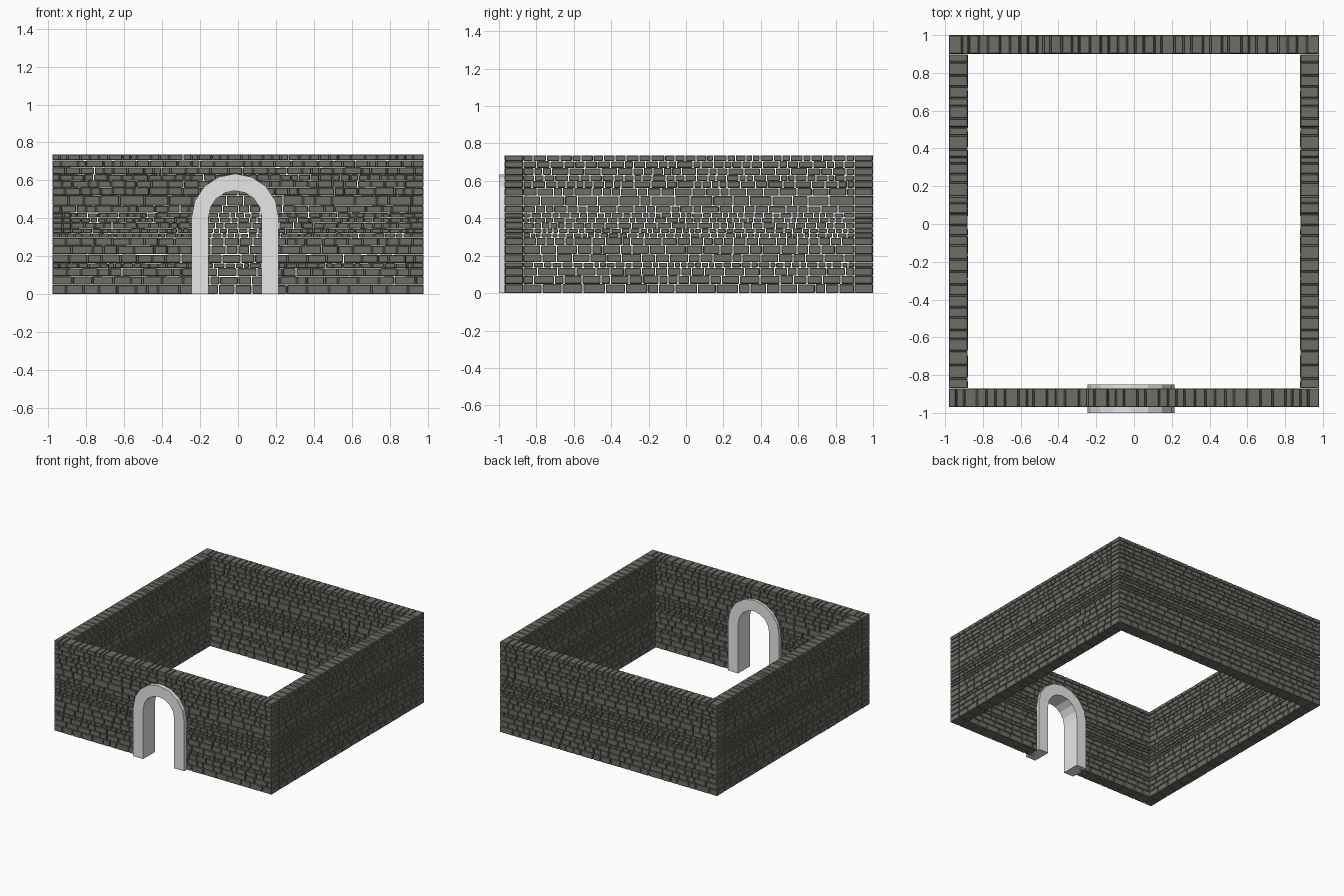
import bpy, bmesh, math, random
from mathutils import Matrix, Vector

if "Cube" in bpy.data.objects:
    bpy.data.objects.remove(bpy.data.objects["Cube"])

def material(name, col):
    m = bpy.data.materials.new(name)
    m.diffuse_color = (*col, 1)
    m.use_nodes = True
    m.node_tree.nodes["Principled BSDF"].inputs["Base Color"].default_value = m.diffuse_color
    return m

STONE = material("dark grey stone", (0.155, 0.157, 0.135))
PALE = material("pale arch stone", (0.8, 0.8, 0.8))

# course heights shared by all four walls
COURSES = [0, .05, .095, .138, .165, .21, .257, .298, .322, .346, .378, .404,
           .43, .468, .521, .563, .6, .632, .67, .707, .737]
GAP = 0.005
ARCH_X, SPRING, R_IN, R_OUT = -0.015, 0.405, 0.14, 0.23

def add_object(name, bm, mat):
    me = bpy.data.meshes.new(name)
    bm.to_mesh(me)
    bm.free()
    me.materials.append(mat)
    ob = bpy.data.objects.new(name, me)
    bpy.context.collection.objects.link(ob)
    return ob

def door_half_width(z):
    """Half width of the hole in the bricks, hidden inside the arch."""
    r = (R_IN + R_OUT) / 2
    if z < SPRING:
        return r
    return math.sqrt(max(0, r * r - (z - SPRING) ** 2))

def lay_run(bm, rng, a, b, z0, z1, along_x, c0, c1):
    """Fill a..b of one course with bricks of random length."""
    h = z1 - z0
    cuts, p = [a], a
    while True:
        p += h * rng.uniform(1.1, 2.5)
        if p > b - h * 0.9:
            break
        cuts.append(p)
    cuts.append(b)
    for i in range(len(cuts) - 1):
        u0 = cuts[i] + (GAP / 2 if i else 0)
        u1 = cuts[i + 1] - (GAP / 2 if i < len(cuts) - 2 else 0)
        top = z1 - rng.uniform(0.001, 0.004) if z1 < COURSES[-1] else z1
        d = rng.uniform(0, 0.002)
        size = [u1 - u0, c1 - c0 - 2 * d, top - z0]
        mid = [(u0 + u1) / 2, (c0 + c1) / 2, (z0 + top) / 2]
        if not along_x:
            size[0], size[1] = size[1], size[0]
            mid[0], mid[1] = mid[1], mid[0]
        bmesh.ops.create_cube(bm, size=1, matrix=Matrix.Translation(Vector(mid))
                              @ Matrix.Diagonal((*size, 1)))

def brick_wall(name, seed, a, b, along_x, c0, c1, door=False):
    rng = random.Random(seed)
    bm = bmesh.new()
    for z0, z1 in zip(COURSES, COURSES[1:]):
        hw = door_half_width((z0 + z1) / 2) if door else 0
        runs = [(a, ARCH_X - hw), (ARCH_X + hw, b)] if hw > 0 else [(a, b)]
        for s, e in runs:
            lay_run(bm, rng, s, e, z0, z1, along_x, c0, c1)
    ob = add_object(name, bm, STONE)
    bev = ob.modifiers.new("chipped edges", 'BEVEL')
    bev.width, bev.segments, bev.limit_method = 0.003, 1, 'NONE'

# four walls; the side walls share one pattern
brick_wall("front_wall", 3, -0.98, 0.98, True, -0.97, -0.87, door=True)
brick_wall("back_wall", 8, -0.98, 0.98, True, 0.90, 1.0)
brick_wall("left_wall", 5, -0.868, 0.898, False, -0.98, -0.88)
brick_wall("right_wall", 5, -0.868, 0.898, False, 0.88, 0.98)

# doorway arch: inner and outer outline, bridged and extruded in depth
def outline(r, n=8):
    arc = [(ARCH_X - r * math.cos(math.pi * i / n),
            SPRING + r * math.sin(math.pi * i / n)) for i in range(n + 1)]
    return [(ARCH_X - r, 0)] + arc + [(ARCH_X + r, 0)]

bm = bmesh.new()
outer = [bm.verts.new((x, -1.0, z)) for x, z in outline(R_OUT)]
inner = [bm.verts.new((x, -1.0, z)) for x, z in outline(R_IN)]
faces = [bm.faces.new((outer[i], inner[i], inner[i + 1], outer[i + 1]))
         for i in range(len(outer) - 1)]
ext = bmesh.ops.extrude_face_region(bm, geom=faces, use_keep_orig=True)
moved = [g for g in ext["geom"] if isinstance(g, bmesh.types.BMVert)]
bmesh.ops.translate(bm, verts=moved, vec=(0, 0.15, 0))
bmesh.ops.recalc_face_normals(bm, faces=bm.faces)
add_object("door_arch", bm, PALE)
